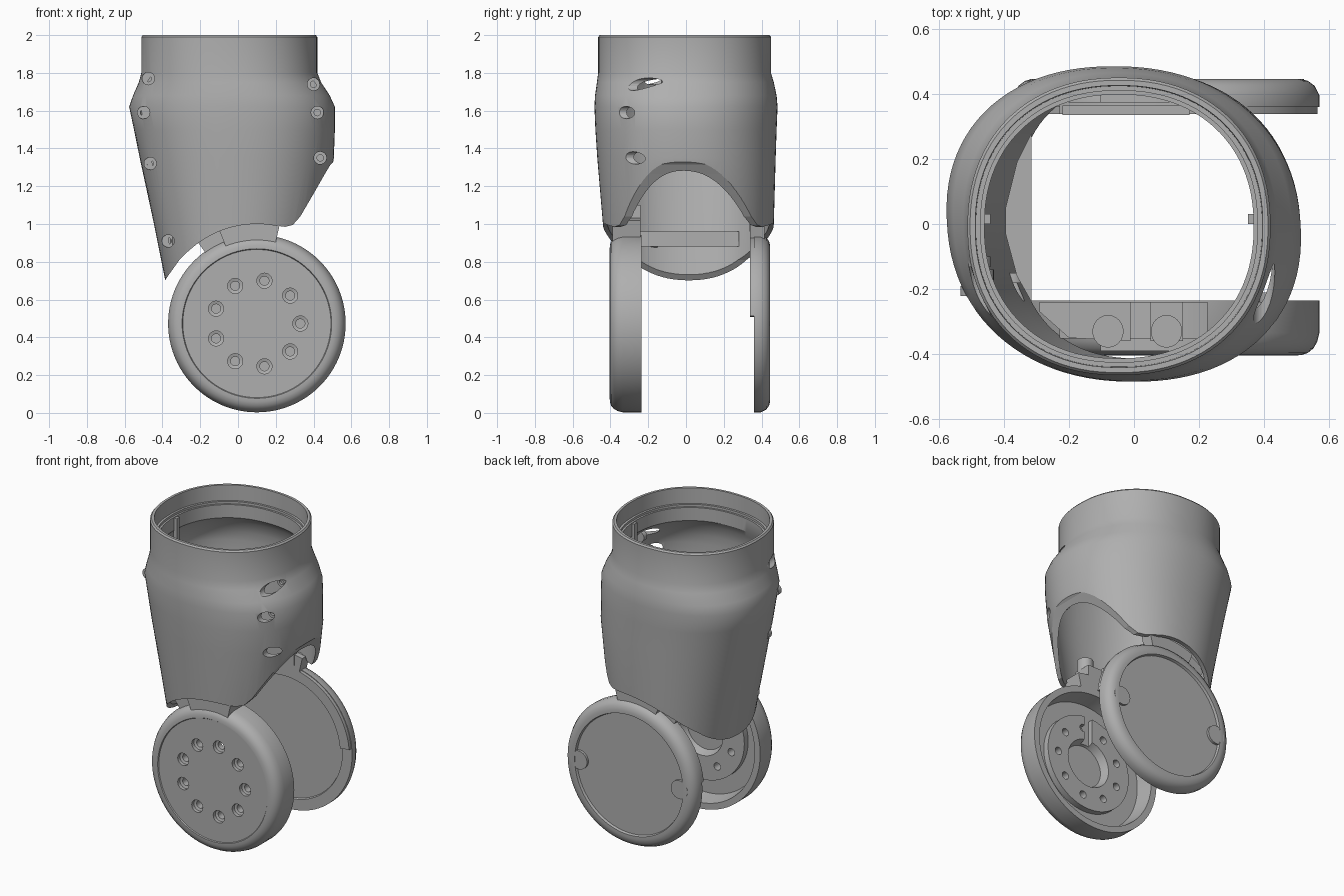
import bpy, bmesh, math
from math import sin, cos, pi, radians, copysign

if "Cube" in bpy.data.objects:
    bpy.data.objects.remove(bpy.data.objects["Cube"])

grey = bpy.data.materials.new("mid grey")
grey.use_nodes = True
grey.diffuse_color = (0.43, 0.43, 0.43, 1)
grey.node_tree.nodes["Principled BSDF"].inputs["Base Color"].default_value = (0.43, 0.43, 0.43, 1)

CX, CZ, R = 0.10, 0.473, 0.47   # joint axis and radius


def finish(bm, name):
    bmesh.ops.recalc_face_normals(bm, faces=bm.faces)
    me = bpy.data.meshes.new(name)
    bm.to_mesh(me)
    bm.free()
    ob = bpy.data.objects.new(name, me)
    bpy.context.scene.collection.objects.link(ob)
    me.materials.append(grey)
    return ob


def loft_into(bm, rings, closed=False):
    """Skin a list of equal closed rings; cap the ends or join last to first."""
    vs = [[bm.verts.new(p) for p in ring] for ring in rings]
    n = len(vs[0])
    for a, b in zip(vs, vs[1:] + (vs[:1] if closed else [])):
        for i in range(n):
            j = (i + 1) % n
            bm.faces.new((a[i], a[j], b[j], b[i]))
    if not closed:
        bm.faces.new(vs[0])
        bm.faces.new(vs[-1])


def loft(name, rings, closed=False):
    bm = bmesh.new()
    loft_into(bm, rings, closed)
    return finish(bm, name)


def lathe_rings(profile, x=CX, z=CZ, n=96):
    """Rings for (radius, y) pairs turned round an axis along y."""
    return [[(x + r * cos(2 * pi * i / n), y, z + r * sin(2 * pi * i / n))
             for i in range(n)] for r, y in profile]


def prism(name, pts, y0, y1):
    """Extrude an xz outline along y."""
    return loft(name, [[(x, y, z) for x, z in pts] for y in (y0, y1)])


def column(name, pts, z0, z1):
    """Extrude an xy outline along z."""
    return loft(name, [[(x, y, z) for x, y in pts] for z in (z0, z1)])


def rect(x0, x1, z0, z1):
    return [(x0, z0), (x1, z0), (x1, z1), (x0, z1)]


def arc(r, a0, a1, n=32):
    return [(CX + r * cos(radians(a0 + (a1 - a0) * i / n)),
             CZ + r * sin(radians(a0 + (a1 - a0) * i / n))) for i in range(n + 1)]


def sector(r0, r1, a0, a1):
    return arc(r0, a0, a1) + arc(r1, a1, a0)


def cut(ob, cutter):
    cutter.hide_render = True
    cutter.hide_viewport = True
    mod = ob.modifiers.new("cut", "BOOLEAN")
    mod.operation = "DIFFERENCE"
    mod.solver = "EXACT"
    mod.object = cutter


def shell_ring(z, left, right, front, back, shear, inset):
    """Slightly squarish oval cross-section, pulled in by the inset."""
    ring, n, p = [], 96, 0.91
    cx, a = (left + right) / 2, (right - left) / 2 - inset
    cy, b = (front + back) / 2, (back - front) / 2 - inset
    for i in range(n):
        t = 2 * pi * (i + 0.5) / n
        s = copysign(abs(sin(t)) ** p, sin(t))
        c = copysign(abs(cos(t)) ** p, cos(t))
        ring.append((cx + a * c - shear * s, cy + b * s, z))
    return ring


# Hollow body shell: height, left, right, front, back, shear
sections = [
    (0.60, -0.365, 0.35, -0.41, 0.44, 0.0),
    (1.00, -0.445, 0.45, -0.44, 0.465, 0.0),
    (1.35, -0.52, 0.507, -0.47, 0.475, 0.015),
    (1.50, -0.55, 0.512, -0.48, 0.48, 0.025),
    (1.62, -0.575, 0.512, -0.485, 0.485, 0.03),
    (1.68, -0.555, 0.485, -0.482, 0.48, 0.025),
    (1.75, -0.525, 0.44, -0.472, 0.465, 0.01),
    (1.80, -0.512, 0.42, -0.465, 0.45, 0.0),
    (1.99, -0.512, 0.42, -0.465, 0.45, 0.0)]
collar = sections[-1][1:]
rings = [shell_ring(*s, 0) for s in sections]
rings += [shell_ring(2.0, *collar, d) for d in (0.008, 0.024)]
rings += [shell_ring(z, *collar, d) for z, d in
          ((1.90, 0.026), (1.90, 0.04), (1.885, 0.04), (1.885, 0.052), (1.80, 0.052))]
rings += [shell_ring(*s, 0.026) for s in reversed(sections[:-2])]
body = loft("body_shell", rings, closed=True)

# Lower edge of the shell: tongue, arch over the joint, side opening
edge = [(-0.40, 0.68), (-0.36, 0.74), (-0.31, 0.81), (-0.27, 0.85)]
edge += arc(0.527, 129, 80)
edge += [(0.25, 0.985), (0.29, 0.995), (0.33, 1.04), (0.40, 1.16), (0.46, 1.265),
         (0.49, 1.315), (0.52, 1.345), (0.80, 1.345), (0.80, 0.4), (-0.7, 0.4), (-0.7, 0.68)]
cut(body, prism("lower_edge_cutter", edge, -1, 1))

# Screw pockets: x, z, depth at which the screw seat sits
screws = [(-0.475, 1.77, -0.13), (-0.50, 1.59, -0.22), (-0.465, 1.32, -0.17),
          (-0.37, 0.91, -0.18), (0.40, 1.74, -0.12), (0.42, 1.59, -0.24), (0.435, 1.35, -0.14)]
bm = bmesh.new()
for x, z, y in screws:
    loft_into(bm, lathe_rings([(0.033, -0.7), (0.033, y)], x, z, 24))
cut(body, finish(bm, "screw_pocket_cutter"))
for x, z, y in screws:
    loft("screw_seat", lathe_rings([(0.017, y + 0.015), (0.017, y - 0.002), (0.034, y - 0.002),
                                    (0.034, y + 0.03)], x, z, 24))

# Front joint cup, open towards the inside
cup = loft("front_joint_cup", lathe_rings([
    (0.01, -0.398), (0.392, -0.398), (0.396, -0.404), (0.415, -0.403), (0.435, -0.396),
    (0.452, -0.382), (0.463, -0.362), (R, -0.335), (R, -0.235), (0.43, -0.235),
    (0.41, -0.34), (0.31, -0.34), (0.31, -0.30), (0.155, -0.30), (0.135, -0.35), (0.01, -0.35)]))
bm = bmesh.new()
for i in range(9):
    a = 2 * pi * i / 9
    loft_into(bm, lathe_rings([(0.04, -0.5), (0.04, -0.375), (0.024, -0.37), (0.024, -0.2)],
                              CX + 0.23 * cos(a), CZ + 0.23 * sin(a), 24))
cut(cup, finish(bm, "bolt_hole_cutter"))
cut(cup, prism("cable_slot_cutter", rect(0.07, 0.13, CZ, 0.85), -0.335, -0.25))

# Back joint cover with a recessed outer face and two tabs
loft("back_joint_cover", lathe_rings([
    (0.01, 0.43), (0.385, 0.43), (0.39, 0.446), (0.41, 0.446), (0.435, 0.44), (0.455, 0.425),
    (R, 0.395), (R, 0.36), (0.40, 0.36), (0.395, 0.372), (0.01, 0.372)]))
for side in (-1, 1):
    loft("cover_tab", lathe_rings([(0.06, 0.42), (0.06, 0.445)], CX + side * 0.362, CZ, 32))
prism("cover_half_rim", sector(0.40, 0.466, 5, 175), 0.338, 0.37)

# Necks joining the discs to the shell
prism("front_neck", sector(0.43, 0.56, 77, 126), -0.352, -0.24)
prism("front_neck_fillet", sector(0.43, 0.54, 77, 112), -0.39, -0.34)
prism("back_neck", sector(0.43, 0.56, 77, 126), 0.338, 0.375)
prism("back_neck_fillet", sector(0.43, 0.54, 77, 112), 0.365, 0.415)
column("front_bracket_left", [(-0.29, -0.24), (-0.29, -0.27), (-0.20, -0.35),
                              (-0.01, -0.36), (-0.01, -0.24)], 0.96, 1.10)
column("front_bracket_right", rect(0.05, 0.15, -0.36, -0.24), 0.96, 1.10)
column("back_bracket", rect(-0.22, 0.17, 0.335, 0.365), 0.96, 1.10)

# Upright posts on the front bracket
for x in (-0.08, 0.10):
    column("bracket_post", [(x + 0.048 * cos(2 * pi * i / 24), -0.33 + 0.05 * sin(2 * pi * i / 24))
                            for i in range(24)], 1.0, 1.18)

# Curved cross rib inside the tongue and guide bars inside the collar
column("tongue_rib", [(-0.315, -0.24), (-0.315, 0.28), (-0.36, 0.19), (-0.395, 0.05),
                      (-0.395, -0.03), (-0.36, -0.16)], 0.88, 0.96)
for x in (-0.453, 0.363):
    column("guide_bar", rect(x - 0.012, x + 0.012, 0.0, 0.03), 1.70, 1.88)

# Smooth shading with sharp edges kept
bpy.ops.object.select_all(action="DESELECT")
for ob in bpy.context.scene.objects:
    if ob.type == "MESH" and not ob.hide_render:
        ob.select_set(True)
        bpy.context.view_layer.objects.active = ob
bpy.ops.object.shade_smooth_by_angle(angle=radians(32))
